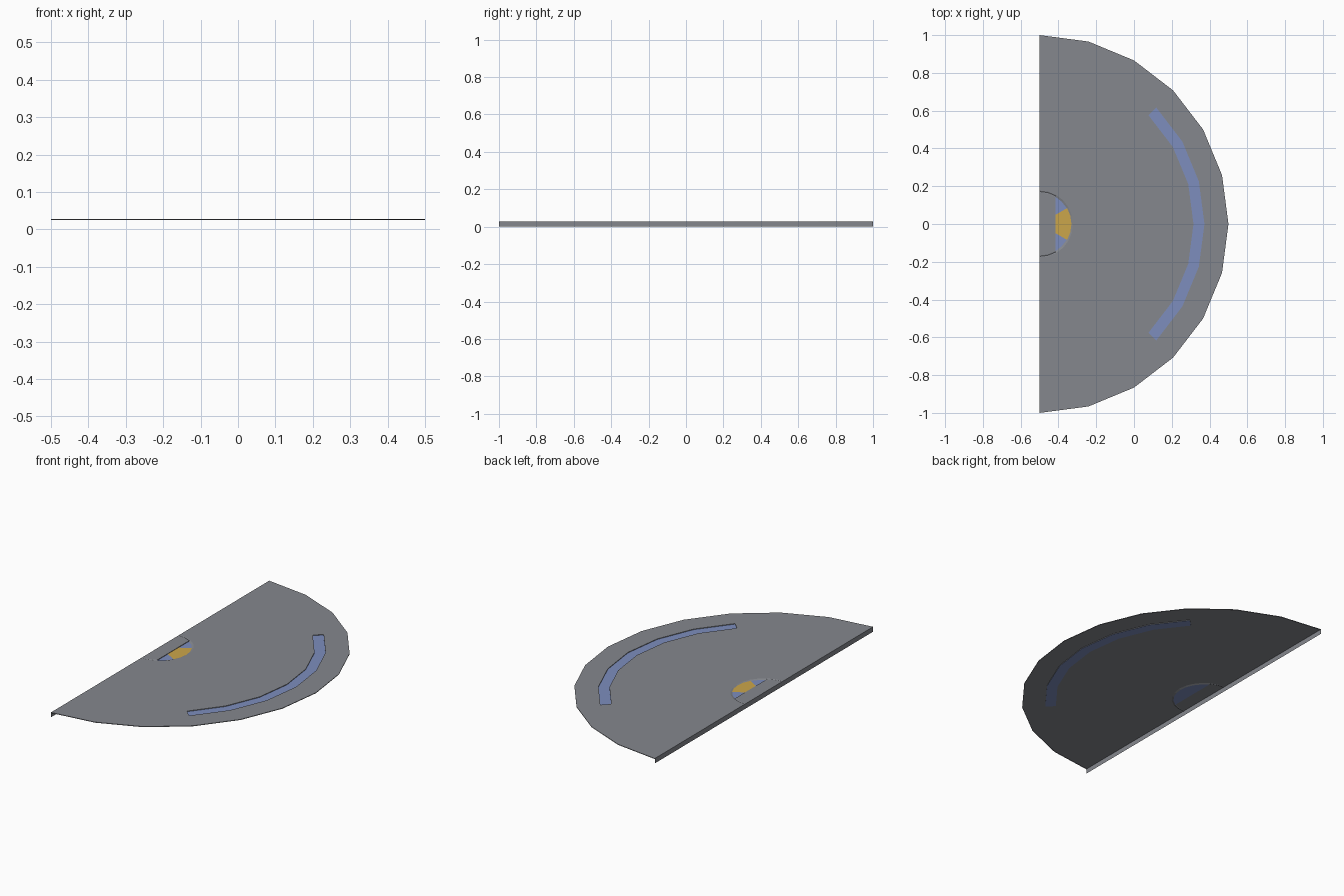
import bpy, bmesh, math

if "Cube" in bpy.data.objects:
    bpy.data.objects.remove(bpy.data.objects["Cube"])

CX = -0.5                # centre of the half disc
TOP, LOW = 0.0285, 0.025  # plate surface, recess floor / rim bottom
R_HOLE, R_IN, R_OUT = 0.177, 1 / 6, 1.0
SLOT_IN, SLOT_OUT = 0.815, 0.873
CHORD = R_IN * math.cos(math.radians(60))


def material(name, rgb):
    m = bpy.data.materials.new(name)
    m.diffuse_color = (*rgb, 1)
    m.use_nodes = True
    m.node_tree.nodes["Principled BSDF"].inputs["Base Color"].default_value = m.diffuse_color
    return m


GREY = material("grey", (0.235, 0.245, 0.27))
BLUE = material("blue", (0.205, 0.27, 0.51))
GOLD = material("gold", (0.60, 0.38, 0.07))


def pol(r, deg, z):
    a = math.radians(deg)
    return (CX + r * math.cos(a), r * math.sin(a), z)


def build(name, faces, mat):
    """Make an object from a list of faces given as point lists."""
    bm = bmesh.new()
    for f in faces:
        bm.faces.new([bm.verts.new(p) for p in f])
    bmesh.ops.remove_doubles(bm, verts=bm.verts, dist=1e-5)
    me = bpy.data.meshes.new(name)
    bm.to_mesh(me)
    bm.free()
    me.materials.append(mat)
    ob = bpy.data.objects.new(name, me)
    bpy.context.collection.objects.link(ob)
    return ob


def band(r0, z0, r1, z1, start, end, step=15):
    """Strip between two arcs, in 15 degree facets."""
    return [[pol(r0, a, z0), pol(r1, a, z1), pol(r1, a + step, z1), pol(r0, a + step, z0)]
            for a in range(start, end, step)]


def arc(r, start, end, z):
    return [pol(r, a, z) for a in range(start, end + 1, 15)]


# half-round plate with an open arc slot, and its rim
plate = band(R_HOLE, TOP, SLOT_IN, TOP, -90, 90) + band(SLOT_OUT, TOP, R_OUT, TOP, -90, 90)
for s, e in ((-90, -45), (45, 90)):
    plate += band(SLOT_IN, TOP, SLOT_OUT, TOP, s, e)
plate += band(R_OUT, TOP, R_OUT, LOW, -90, 90)
build("plate", plate, GREY)

# hanging lip along the straight edge, split beside the tab
ys = [-1, -R_IN, R_IN, 1]
build("straight_lip", [[(CX, a, TOP), (CX, a, 0), (CX, b, 0), (CX, b, TOP)][::-1]
                       for a, b in zip(ys, ys[1:])], GREY)

# arc slot: walls and sunken blue floor
walls = band(SLOT_IN, TOP, SLOT_IN, LOW, -45, 45)
walls += band(SLOT_OUT, LOW, SLOT_OUT, TOP, -45, 45)
for a in (-45, 45):
    q = [pol(SLOT_IN, a, TOP), pol(SLOT_IN, a, LOW), pol(SLOT_OUT, a, LOW), pol(SLOT_OUT, a, TOP)]
    walls.append(q if a > 0 else q[::-1])
build("slot_walls", walls, GREY)
build("slot_floor", band(SLOT_IN, LOW, SLOT_OUT, LOW, -45, 45), BLUE)

# raised tab by the straight edge, with a shallow seam on each side
tab = [[pol(R_IN, -90, TOP)] + arc(R_IN, -75, -60, TOP) + arc(R_IN, 60, 90, TOP)]
build("tab", tab, GREY)
seam = []
MID = (R_IN + R_HOLE) / 2
for s, e in ((-90, -60), (60, 90)):
    seam += band(R_IN, TOP, MID, TOP - 0.002, s, e) + band(MID, TOP - 0.002, R_HOLE, TOP, s, e)
build("tab_seam", seam, GREY)

# finger pocket: walls, blue floor and gold patch
pocket = band(R_IN, LOW, R_HOLE, TOP, -60, 60)
pocket.append([pol(R_IN, -60, TOP), pol(R_IN, -60, LOW), pol(R_IN, 60, LOW), pol(R_IN, 60, TOP)])
build("pocket_walls", pocket, GREY)
build("pocket_floor", [arc(R_IN, -60, 60, LOW)], BLUE)
r_chord = CHORD / math.cos(math.radians(30))
z = LOW + 0.0008
build("gold_patch", [[pol(r_chord, -30, z)] + arc(R_IN + 0.002, -30, 30, z)
                     + [pol(r_chord, 30, z)]], GOLD)
